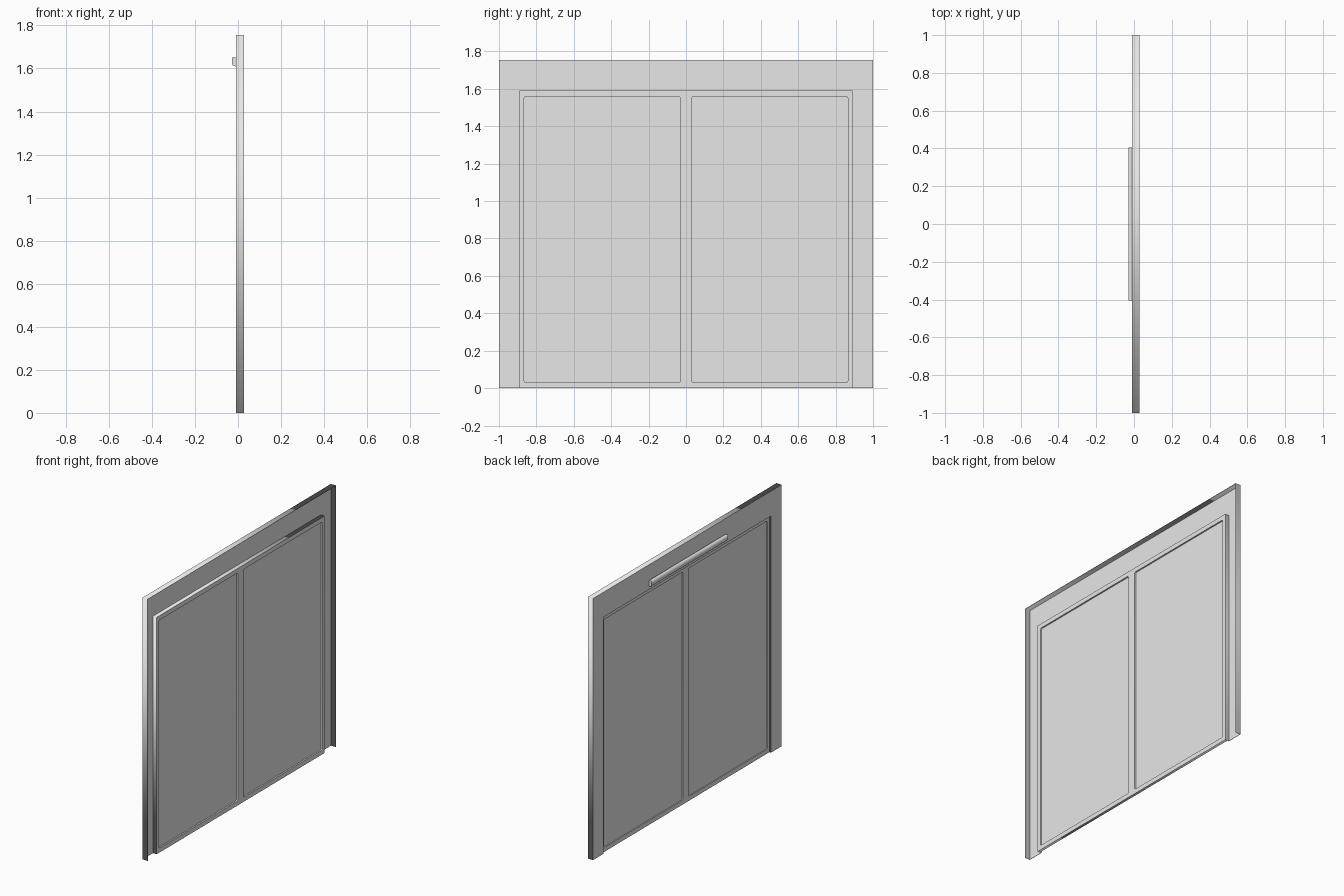
import bpy
from math import radians, sin, cos

cube = bpy.data.objects.get("Cube")
if cube:
    bpy.data.objects.remove(cube)

grey = bpy.data.materials.new("light grey metal")
grey.use_nodes = True
colour = (0.8, 0.8, 0.8, 1)
grey.diffuse_color = colour
grey.node_tree.nodes["Principled BSDF"].inputs["Base Color"].default_value = colour

TOP, HALF = 1.755, 1.0            # outer casing
OPEN_TOP, OPEN_HALF = 1.59, 0.89  # door opening
BACK, FRONT = -0.01, 0.029        # casing depth along x
SHEET = 0.002                     # sheet metal thickness
SIDE_ON = (radians(90), 0, radians(90))
ACROSS = (radians(90), 0, 0)


def extrude_outline(name, outlines, start, end, rotation=SIDE_ON):
    """Fill closed outlines (inner ones become holes) and extrude them."""
    curve = bpy.data.curves.new(name, "CURVE")
    curve.dimensions = "2D"
    curve.fill_mode = "BOTH"
    curve.extrude = (end - start) / 2
    for outline in outlines:
        spline = curve.splines.new("POLY")
        spline.points.add(len(outline) - 1)
        for point, (u, v) in zip(spline.points, outline):
            point.co = (u, v, 0, 1)
        spline.use_cyclic_u = True
    helper = bpy.data.objects.new(name + " outline", curve)
    bpy.context.collection.objects.link(helper)
    bpy.context.view_layer.update()
    graph = bpy.context.evaluated_depsgraph_get()
    mesh = bpy.data.meshes.new_from_object(helper.evaluated_get(graph))
    bpy.data.objects.remove(helper)
    mesh.name = name
    mesh.materials.clear()
    mesh.materials.append(grey)
    part = bpy.data.objects.new(name, mesh)
    part.rotation_euler = rotation
    middle = (start + end) / 2
    part.location = (middle, 0, 0) if rotation == SIDE_ON else (0, -middle, 0)
    bpy.context.collection.objects.link(part)
    return part


def rectangle(y0, y1, z0, z1):
    return [(y0, z0), (y1, z0), (y1, z1), (y0, z1)]


def rounded_rectangle(y0, y1, z0, z1, r=0.01, steps=4):
    points = []
    corners = [(y1 - r, z1 - r), (y0 + r, z1 - r), (y0 + r, z0 + r), (y1 - r, z0 + r)]
    for quarter, (cy, cz) in enumerate(corners):
        for i in range(steps + 1):
            a = radians(90 * (quarter + i / steps))
            points.append((cy + r * cos(a), cz + r * sin(a)))
    return points


def arch(half, top, inner_half, inner_top):
    return [(-half, 0), (-half, top), (half, top), (half, 0),
            (inner_half, 0), (inner_half, inner_top),
            (-inner_half, inner_top), (-inner_half, 0)]


# Casing: flat sheet, folded outer flange and folded return around the opening
extrude_outline("casing_sheet", [arch(HALF, TOP, OPEN_HALF, OPEN_TOP)], BACK, BACK + SHEET)
extrude_outline("casing_flange", [arch(HALF, TOP, HALF - SHEET, TOP - SHEET)], BACK, FRONT)
extrude_outline("opening_return",
                [arch(OPEN_HALF, OPEN_TOP, OPEN_HALF - SHEET, OPEN_TOP - SHEET)], BACK, 0.02)

# Door frame with two rounded openings
windows = [rounded_rectangle(y0, y1, 0.03, 1.56) for y0, y1 in ((-0.865, -0.03), (0.03, 0.865))]
inner = rectangle(-OPEN_HALF + SHEET, OPEN_HALF - SHEET, 0, OPEN_TOP - SHEET)
extrude_outline("door_frame", [inner] + windows, 0.002, 0.02)

# Recessed door panels
for side, window in zip(("right", "left"), windows):
    extrude_outline("door_panel_" + side, [window], 0.007, 0.010)

# Rail above the doors, with a rounded lower lip
rail = [(BACK, 1.61), (-0.019, 1.611), (-0.025, 1.615), (-0.028, 1.624),
        (-0.029, 1.65), (BACK, 1.65)]
extrude_outline("door_rail", [rail], -0.405, 0.405, ACROSS)
